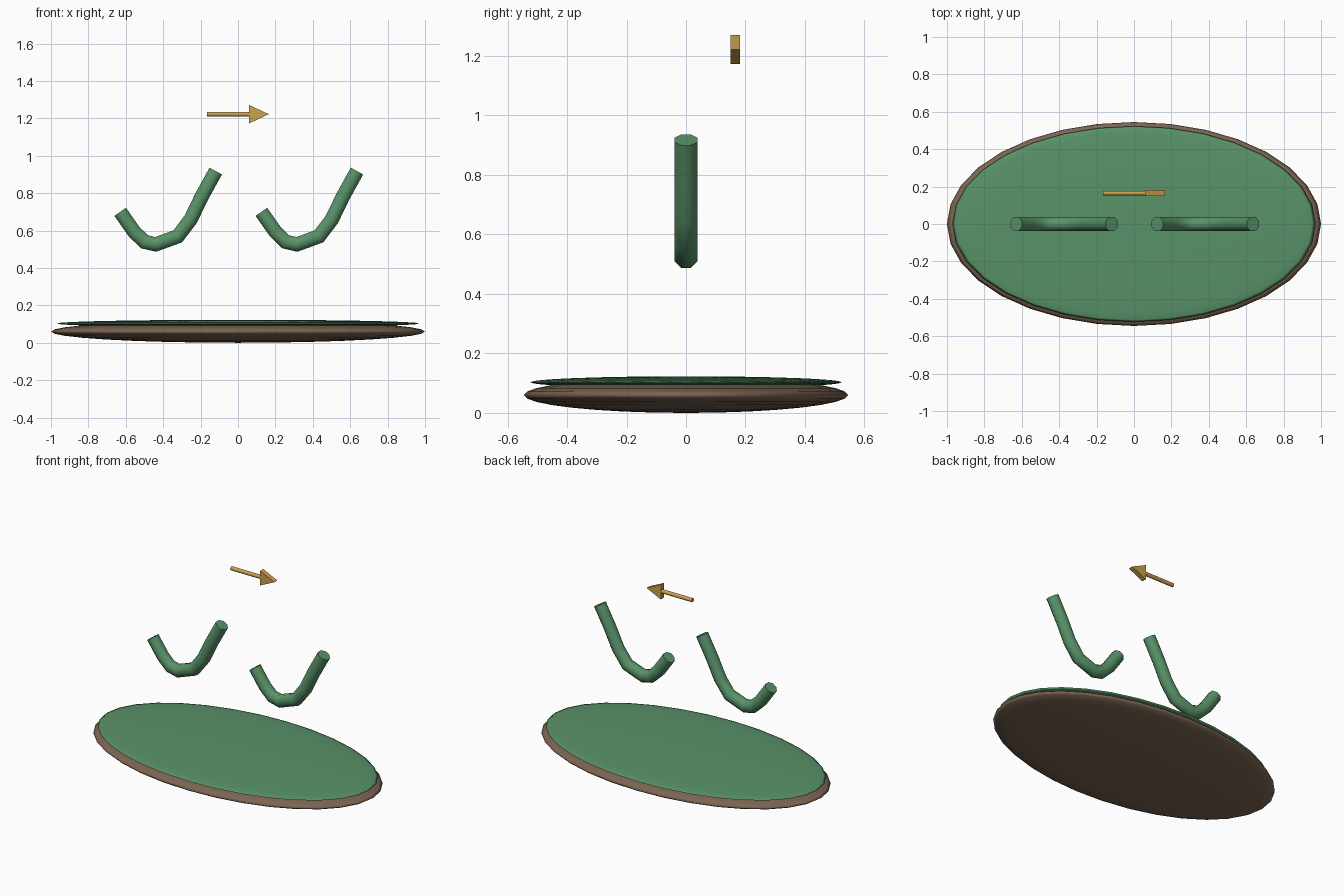
import bpy, bmesh
from math import cos, sin, pi
from mathutils import Vector

if "Cube" in bpy.data.objects:
    bpy.data.objects.remove(bpy.data.objects["Cube"])


def material(name, rgb):
    m = bpy.data.materials.new(name)
    m.diffuse_color = (*rgb, 1)
    m.use_nodes = True
    m.node_tree.nodes["Principled BSDF"].inputs["Base Color"].default_value = m.diffuse_color
    return m


GREEN = material("green", (0.1, 0.29, 0.14))
BROWN = material("brown", (0.2, 0.13, 0.085))
GOLD = material("gold", (0.6, 0.36, 0.08))


def add_object(name, bm, mat, smooth_angle=None):
    bmesh.ops.recalc_face_normals(bm, faces=bm.faces)
    mesh = bpy.data.meshes.new(name)
    bm.to_mesh(mesh)
    bm.free()
    obj = bpy.data.objects.new(name, mesh)
    bpy.context.collection.objects.link(obj)
    mesh.materials.append(mat)
    if smooth_angle:
        bpy.ops.object.select_all(action='DESELECT')
        obj.select_set(True)
        bpy.context.view_layer.objects.active = obj
        bpy.ops.object.shade_smooth_by_angle(angle=smooth_angle)
    return obj


def disc(name, radii, z, mat):
    bm = bmesh.new()
    bmesh.ops.create_uvsphere(bm, u_segments=32, v_segments=16, radius=1)
    bmesh.ops.scale(bm, vec=radii, verts=bm.verts)
    bmesh.ops.translate(bm, vec=(0, 0, z), verts=bm.verts)
    add_object(name, bm, mat, pi)


def tube(name, path, radius, sides, mat):
    # sweep a polygon along a path lying in the xz plane, mitred at the bends
    pts = [Vector((x, 0, z)) for x, z in path]
    dirs = [(b - a).normalized() for a, b in zip(pts, pts[1:])]
    bm = bmesh.new()
    rings = []
    for i, p in enumerate(pts):
        d0, d1 = dirs[max(i - 1, 0)], dirs[min(i, len(dirs) - 1)]
        t = (d0 + d1).normalized()
        n = Vector((-t.z, 0, t.x)) / t.dot(d1)
        ring = []
        for k in range(sides):
            a = 2 * pi * (k + 0.5) / sides
            ring.append(bm.verts.new(p + radius * (cos(a) * n + sin(a) * Vector((0, 1, 0)))))
        rings.append(ring)
    for r, s in zip(rings, rings[1:]):
        for k in range(sides):
            j = (k + 1) % sides
            bm.faces.new((r[k], r[j], s[j], s[k]))
    bm.faces.new(rings[0])
    bm.faces.new(rings[-1])
    return add_object(name, bm, mat, 0.85)


# Oval base and its turf-coloured top
disc("base_soil", (1, 0.545, 0.06), 0.06, BROWN)
disc("base_top", (0.97, 0.523, 0.02), 0.103, GREEN)

# Two floating hooked tubes
hook = [(-0.63, 0.70), (-0.555, 0.593), (-0.5, 0.54), (-0.44, 0.526),
        (-0.322, 0.569), (-0.253, 0.66), (-0.194, 0.782), (-0.119, 0.918)]
for label, dx in (("left", 0), ("right", 0.755)):
    tube(label + "_hook", [(x + dx, z) for x, z in hook], 0.041, 8, GREEN)

# Arrow: thin round shaft and a flat triangular head
AY, AZ = 0.165, 1.222
shaft = tube("arrow_shaft", [(-0.165, AZ), (0.062, AZ)], 0.013, 8, GOLD)
shaft.location.y = AY
bm = bmesh.new()
face = bm.faces.new([bm.verts.new((x, AY - 0.016, AZ + z))
                     for x, z in ((0.06, -0.049), (0.165, 0), (0.06, 0.049))])
ext = bmesh.ops.extrude_face_region(bm, geom=[face], use_keep_orig=True)
bmesh.ops.translate(bm, vec=(0, 0.032, 0),
                    verts=[g for g in ext["geom"] if isinstance(g, bmesh.types.BMVert)])
add_object("arrow_head", bm, GOLD)
